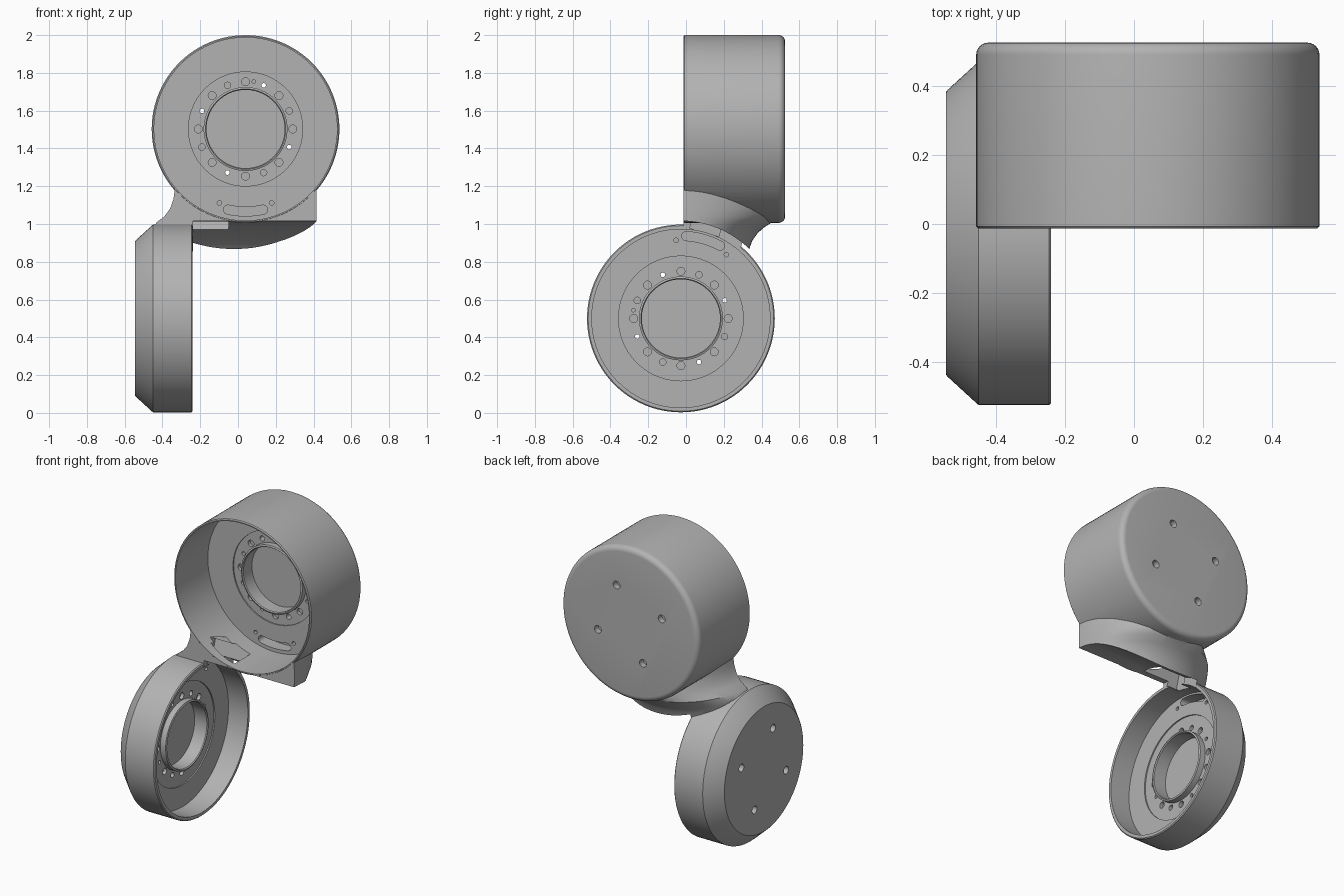
import bpy, bmesh, math
from mathutils import Matrix

if "Cube" in bpy.data.objects:
    bpy.data.objects.remove(bpy.data.objects["Cube"])

grey = bpy.data.materials.new("plain grey")
grey.use_nodes = True
grey.diffuse_color = (0.45, 0.45, 0.45, 1)
grey.node_tree.nodes["Principled BSDF"].inputs["Base Color"].default_value = (0.45, 0.45, 0.45, 1)

# Housing frames: local u, v lie on the disc, w runs from the open rim inwards
UPPER = Matrix(((1, 0, 0, 0.04), (0, 0, 1, -0.013), (0, 1, 0, 1.503), (0, 0, 0, 1)))
LOWER = Matrix(((0, 0, -1, -0.24), (1, 0, 0, -0.027), (0, 1, 0, 0.5), (0, 0, 0, 1)))
R = 0.497


def finish(name, bm, frame=None):
    if frame:
        bm.transform(frame)
    bmesh.ops.recalc_face_normals(bm, faces=bm.faces)
    mesh = bpy.data.meshes.new(name)
    bm.to_mesh(mesh)
    bm.free()
    mesh.materials.append(grey)
    obj = bpy.data.objects.new(name, mesh)
    bpy.context.collection.objects.link(obj)
    return obj


def loft(bm, loops):
    """Closed solid through matching loops of points, capped at both ends."""
    loops = [[bm.verts.new(p) for p in loop] for loop in loops]
    for a, b in zip(loops, loops[1:]):
        for i in range(len(a)):
            j = (i + 1) % len(a)
            bm.faces.new((a[i], a[j], b[j], b[i]))
    bm.faces.new(loops[0])
    bm.faces.new(loops[-1])


def lathe(bm, profile, u=0, v=0, steps=96):
    """Solid of revolution from (radius, depth) pairs, capped flat."""
    turns = [math.tau * i / steps for i in range(steps)]
    loft(bm, [[(u + r * math.cos(t), v + r * math.sin(t), w) for t in turns] for r, w in profile])


def combine(target, tool, operation):
    mod = target.modifiers.new(operation.lower(), "BOOLEAN")
    mod.operation = operation
    mod.solver = "EXACT"
    mod.object = tool
    bpy.context.view_layer.objects.active = target
    bpy.ops.object.modifier_apply(modifier=mod.name)
    bpy.data.objects.remove(tool)


def housing(name, frame, back):
    bm = bmesh.new()
    lathe(bm, [(R - 0.006, 0), (R, 0.006)] + back)
    return finish(name, bm, frame)


def cavity(frame, inner, floor, ring):
    bm = bmesh.new()
    lathe(bm, [(inner, -0.06), (inner, floor), (ring, floor),
               (ring, floor + 0.008), (0.222, floor + 0.008), (0.222, floor - 0.03),
               (0.212, floor - 0.034), (0.207, floor - 0.028), (0.207, floor + 0.06)])
    return finish("cavity_cutter", bm, frame)


def holes(frame, floor, end, through, slot_angle, pin_angle):
    """Bolt circle, four through bolts, locating pins."""
    bm = bmesh.new()
    top = floor - 0.01
    for k in range(16):
        a = k * math.tau / 16
        if k % 4 == through:
            prof = [(0.012, top), (0.012, end - 0.04), (0.025, end - 0.04), (0.025, end + 0.02)]
        elif k % 2 == 0:
            prof = [(0.021, top), (0.021, floor + 0.03)]
        else:
            prof = [(0.017, top), (0.017, floor + 0.08)]
        lathe(bm, prof, 0.25 * math.cos(a), 0.25 * math.sin(a), 20)
    pins = [(0.415, slot_angle + s * 0.34, 0.012) for s in (-1, 1)]
    pins.append((0.255, pin_angle, 0.009))
    for rad, a, r in pins:
        lathe(bm, [(r, top), (r, floor + 0.05)], rad * math.cos(a), rad * math.sin(a), 16)
    return finish("hole_cutter", bm, frame)


def slot(frame, floor, angle):
    """Curved cable slot with rounded ends."""
    outline = []
    mid, half, r = 0.437, 0.215, 0.024
    for side in (1, -1):
        for i in range(9):
            t = math.pi * i / 8
            outline.append((mid + side * r * math.cos(t),
                            angle + side * (half + r * math.sin(t) / mid)))
        for i in range(1, 8):
            outline.append((mid - side * r, angle + side * half * (1 - i / 4)))
    bm = bmesh.new()
    loft(bm, [[(c * math.cos(a), c * math.sin(a), w) for c, a in outline]
              for w in (floor - 0.02, floor + 0.08)])
    return finish("slot_cutter", bm, frame)


def neck():
    """Flared bridge: flat front, rounded rear, lofted downwards."""
    rows = [(1.25, -0.33, 0.41, 0.42), (1.18, -0.335, 0.415, 0.46), (1.13, -0.342, 0.416, 0.48),
            (1.08, -0.36, 0.416, 0.487), (1.04, -0.39, 0.416, 0.482), (1.01, -0.43, 0.415, 0.457),
            (0.98, -0.448, 0.414, 0.41), (0.95, -0.452, 0.413, 0.378), (0.91, -0.453, 0.412, 0.35),
            (0.84, -0.453, 0.41, 0.325)]
    front, n = -0.012, 40
    loops = []
    for z, left, right, rear in rows:
        mid, half = (left + right) / 2, (right - left) / 2
        turns = [math.pi * i / n for i in range(n + 1)]
        loops.append([(mid + half * math.cos(t), front + (rear - front) * max(0, math.sin(t)), z)
                      for t in turns])
    bm = bmesh.new()
    loft(bm, loops)
    return finish("neck", bm)


# Upper housing has a rounded back edge, lower housing a chamfered one
edge = [(R - 0.035 + 0.035 * math.cos(t * math.pi / 12), 0.503 + 0.035 * math.sin(t * math.pi / 12))
        for t in range(7)]
body = housing("twin_joint_housing", UPPER, edge)
lower = housing("lower_housing", LOWER, [(R, 0.21), (R - 0.006, 0.217), (0.415, 0.3), (0.408, 0.305)])

# Neck, with clearance for the part turning beside the lower housing
bridge = neck()
bm = bmesh.new()
lathe(bm, [(0.516, -0.9), (0.516, -0.001)])
combine(bridge, finish("clearance_cutter", bm, LOWER), "DIFFERENCE")
combine(body, bridge, "UNION")
combine(body, lower, "UNION")

# Hollow out both housings and drill the floors
for frame, inner, floor, ring, end, through, slot_angle, pin in (
        (UPPER, 0.484, 0.335, 0.302, 0.538, 3, -math.pi / 2, 1.4),
        (LOWER, 0.472, 0.14, 0.33, 0.305, 1, math.radians(74), 2.97)):
    combine(body, cavity(frame, inner, floor, ring), "DIFFERENCE")
    combine(body, holes(frame, floor, end, through, slot_angle, pin), "DIFFERENCE")
    combine(body, slot(frame, floor, slot_angle), "DIFFERENCE")

# Cable notch linking the two housings
bm = bmesh.new()
bmesh.ops.create_cube(bm, size=1)
bmesh.ops.bevel(bm, geom=[e for e in bm.edges if abs((e.verts[0].co - e.verts[1].co).x) > 0.5],
                offset=0.15, segments=4, affect="EDGES")
notch = (Matrix.Translation((-0.18, 0.115, 1.02)) @ Matrix.Rotation(math.radians(-16), 4, "X")
         @ Matrix.Diagonal((0.26, 0.16, 0.19, 1)))
combine(body, finish("notch_cutter", bm, notch), "DIFFERENCE")

bpy.ops.object.select_all(action="DESELECT")
body.select_set(True)
bpy.context.view_layer.objects.active = body
bpy.ops.object.shade_smooth_by_angle(angle=math.radians(30))
